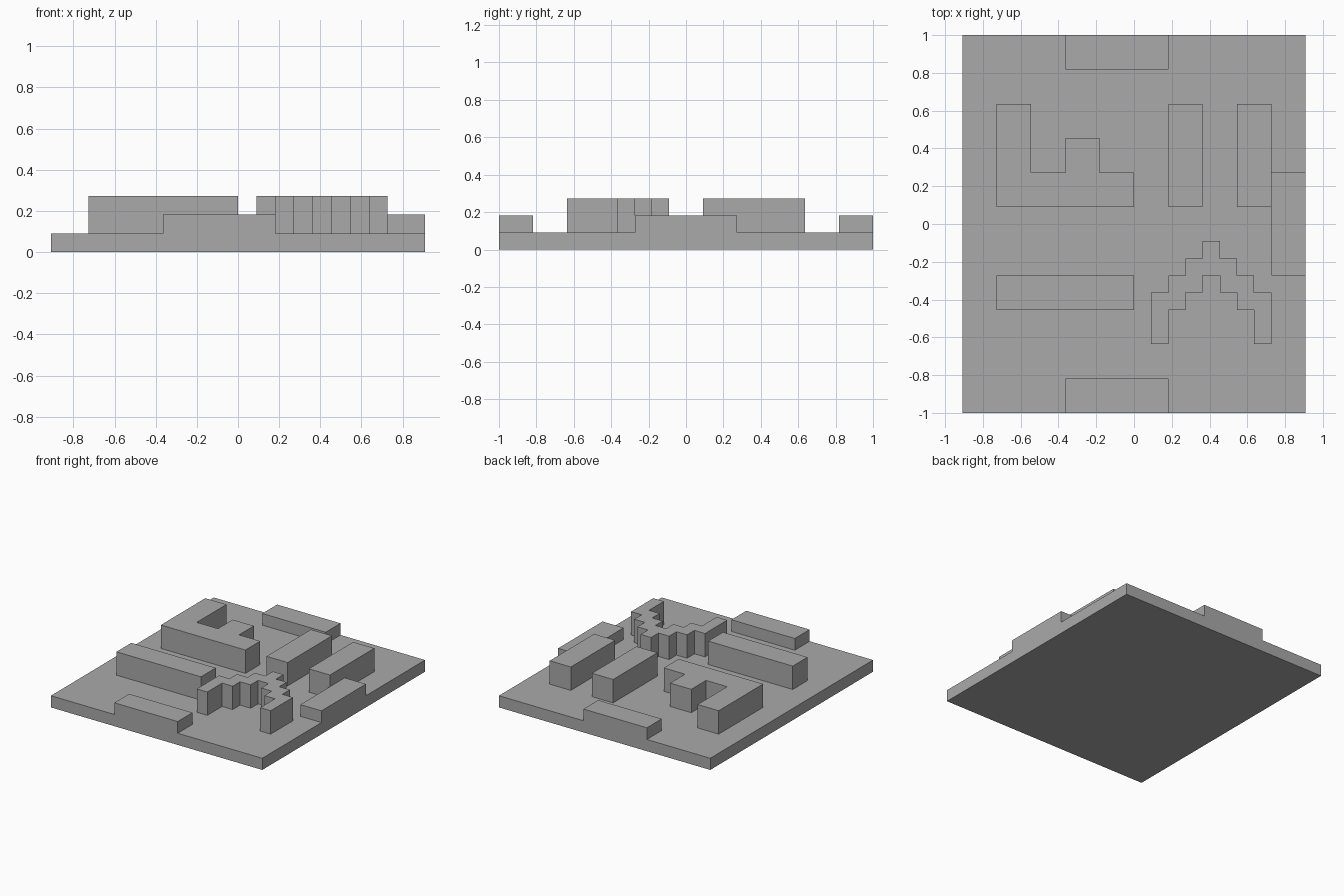
import bpy
import bmesh

UNIT = 1 / 11  # one grid cell of the plan

cube = bpy.data.objects.get("Cube")
if cube:
    bpy.data.objects.remove(cube, do_unlink=True)

# One plain grey for the whole model
GREY = (0.40, 0.40, 0.40, 1)
grey = bpy.data.materials.new("plain grey")
grey.use_nodes = True
grey.diffuse_color = GREY
grey.node_tree.nodes["Principled BSDF"].inputs["Base Color"].default_value = GREY


def prism(name, outline, bottom, top):
    """Extrude a plan outline, given in cells, between two heights."""
    bm = bmesh.new()
    base = bm.faces.new([bm.verts.new((x * UNIT, y * UNIT, bottom * UNIT)) for x, y in outline])
    solid = bmesh.ops.extrude_face_region(bm, geom=[base], use_keep_orig=True)
    raised = [v for v in solid["geom"] if isinstance(v, bmesh.types.BMVert)]
    bmesh.ops.translate(bm, verts=raised, vec=(0, 0, (top - bottom) * UNIT))
    bmesh.ops.recalc_face_normals(bm, faces=bm.faces[:])
    mesh = bpy.data.meshes.new(name)
    bm.to_mesh(mesh)
    bm.free()
    mesh.materials.append(grey)
    obj = bpy.data.objects.new(name, mesh)
    bpy.context.collection.objects.link(obj)
    return obj


def block(name, x0, x1, y0, y1, bottom=1, top=3):
    return prism(name, [(x0, y0), (x1, y0), (x1, y1), (x0, y1)], bottom, top)


# Ground slab
block("base_plate", -10, 10, -11, 11, 0, 1)

# Low blocks along the edges
block("front_edge_block", -4, 2, -11, -9, top=2)
block("back_edge_block", -4, 2, 9, 11, top=2)
block("left_edge_block", 8, 10, -3, 3, top=2)

# Tall straight bars
block("front_bar", -8, 0, -5, -3)
block("back_inner_bar", 2, 4, 1, 7)
block("back_outer_bar", 6, 8, 1, 7)

# Tall L-shaped block with a stub
prism("stepped_l_block", [(-8, 1), (0, 1), (0, 3), (-2, 3), (-2, 5), (-4, 5),
                          (-4, 3), (-6, 3), (-6, 7), (-8, 7)], 1, 3)

# Stepped arch: one half of the outline, mirrored about its middle
MIDDLE = 4.5
half = [(4, -3), (4, -4), (3, -4), (3, -5), (2, -5), (2, -7), (1, -7),
        (1, -4), (2, -4), (2, -3), (3, -3), (3, -2), (4, -2), (4, -1)]
mirrored = [(2 * MIDDLE - x, y) for x, y in reversed(half)]
prism("stepped_arch", half + mirrored, 1, 3)
